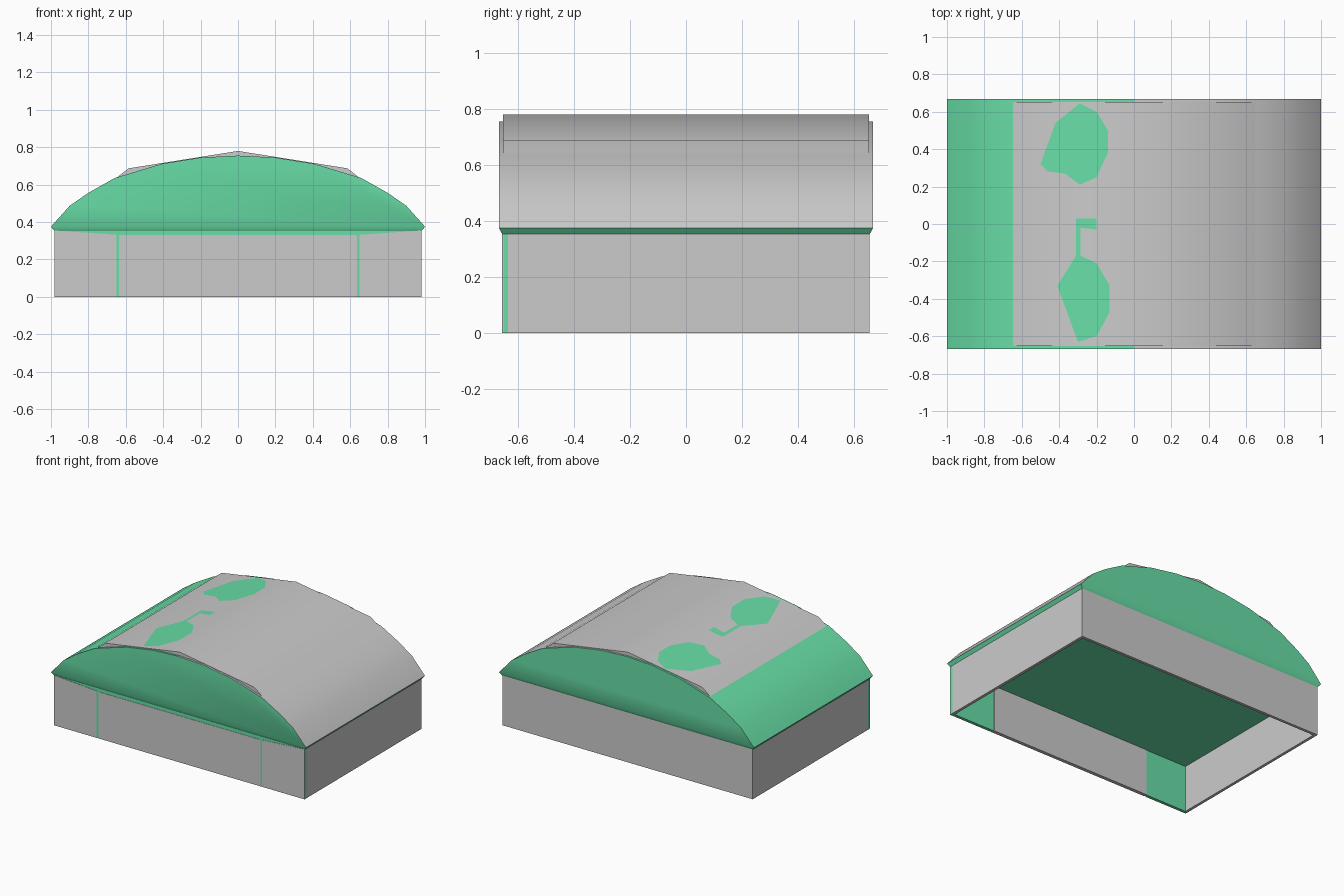
import bpy, bmesh

if "Cube" in bpy.data.objects:
    bpy.data.objects.remove(bpy.data.objects["Cube"])

green = bpy.data.materials.new("green")
green.diffuse_color = (0.14, 0.74, 0.39, 1)
green.use_nodes = True
green.node_tree.nodes["Principled BSDF"].inputs["Base Color"].default_value = green.diffuse_color
grey = bpy.data.materials.new("plain_grey")
grey.diffuse_color = (0.8, 0.8, 0.8, 1)
grey.use_nodes = True
grey.node_tree.nodes["Principled BSDF"].inputs["Base Color"].default_value = grey.diffuse_color


def finish(name, bm, mats=(), smooth=False):
    bmesh.ops.recalc_face_normals(bm, faces=bm.faces[:])
    me = bpy.data.meshes.new(name)
    bm.to_mesh(me)
    bm.free()
    for m in mats:
        me.materials.append(m)
    ob = bpy.data.objects.new(name, me)
    bpy.context.collection.objects.link(ob)
    if smooth:
        bpy.ops.object.select_all(action='DESELECT')
        ob.select_set(True)
        bpy.context.view_layer.objects.active = ob
        bpy.ops.object.shade_smooth_by_angle(angle=0.7)
    return ob


def prism(name, profile, y0, y1, mats=()):
    """Extrude an (x, z) outline from y0 to y1."""
    bm = bmesh.new()
    a = [bm.verts.new((x, y0, z)) for x, z in profile]
    b = [bm.verts.new((x, y1, z)) for x, z in profile]
    bm.faces.new(a)
    bm.faces.new(b)
    n = len(a)
    for i in range(n):
        j = (i + 1) % n
        bm.faces.new((a[i], a[j], b[j], b[i]))
    return finish(name, bm, mats)


def box(name, x0, x1, y0, y1, z0, z1, mats=()):
    return prism(name, [(x0, z0), (x1, z0), (x1, z1), (x0, z1)], y0, y1, mats)


def mirrored(half):
    """Complete a profile given from the crown (x = 0) to the right eave."""
    return [(-x, z) for x, z in reversed(half[1:])] + half


# Arched roof body with green gables, green left slope and bevelled eaves
arch = mirrored([(0, .755), (.2, .745), (.41, .711), (.66, .635),
                 (.8, .556), (.9, .487), (1, .375)])
bm = bmesh.new()
front = [bm.verts.new((x, -.667, z)) for x, z in arch]
back = [bm.verts.new((x, .667, z)) for x, z in arch]
bm.faces.new(front).material_index = 1
bm.faces.new(back).material_index = 1
for i in range(len(arch) - 1):
    f = bm.faces.new((front[i], front[i + 1], back[i + 1], back[i]))
    f.material_index = 1 if arch[i + 1][0] <= 0 else 0
rim = [front[0], front[-1], back[-1], back[0]]
low = [bm.verts.new((x * .982, y, .353)) for x, y in
       ((-1, -.655), (1, -.655), (1, .655), (-1, .655))]
for i in range(4):
    j = (i + 1) % 4
    bm.faces.new((rim[i], rim[j], low[j], low[i])).material_index = 1
finish("roof_body", bm, (grey, green), smooth=True)

# Coarser roof cover that rises above the body at its three ridges
cover = prism("roof_cover", mirrored([(0, .78), (.585, .687), (.99, .37)]),
              -.653, .653)
bpy.ops.object.select_all(action='DESELECT')
cover.select_set(True)
bpy.context.view_layer.objects.active = cover
bpy.ops.object.shade_smooth_by_angle(angle=0.7)

# Green patches on the left slope of the cover
patches = [
    [(-.5, .32), (-.42, .54), (-.29, .645), (-.2, .6), (-.14, .5),
     (-.14, .38), (-.2, .25), (-.29, .21), (-.37, .27), (-.46, .28)],
    [(-.41, -.33), (-.31, -.17), (-.31, .03), (-.2, .03), (-.2, -.03),
     (-.285, -.02), (-.285, -.17), (-.2, -.21), (-.13, -.33),
     (-.13, -.47), (-.2, -.6), (-.3, -.63)],
]
for pts in patches:
    bm = bmesh.new()
    f = bm.faces.new([bm.verts.new((x, y, .782 + x * .093 / .585))
                      for x, y in pts])
    f.normal_update()
    if f.normal.z < 0:
        f.normal_flip()
    me = bpy.data.meshes.new("roof_patch")
    bm.to_mesh(me)
    bm.free()
    me.materials.append(green)
    bpy.context.collection.objects.link(bpy.data.objects.new("roof_patch", me))

# Hollow base: side and back walls, green front wall behind grey panels
W, D, T = .982, .655, .02
for s, side in ((-1, "left"), (1, "right")):
    box(side + "_wall", min(s * W, s * (W - T)), max(s * W, s * (W - T)),
        -D + T, D, 0, .355)
    # Trapezoid front panel beside the door
    prism(side + "_front_panel",
          [(s * W, 0), (s * .65, 0), (s * .65, .332), (s * W, .355)],
          -D - .002, -D + .004)
box("back_wall", -W + T, W - T, D - T, D, 0, .355)
box("front_wall", -W, W, -D, -D + T, 0, .355, (green,))
box("front_door", -.635, .635, -D - .002, -D + T + .003, 0, .33)

# Ceiling seen through the open underside
box("ceiling", -W + T, W - T, -D + T, D - T, .33, .352, (green,))
